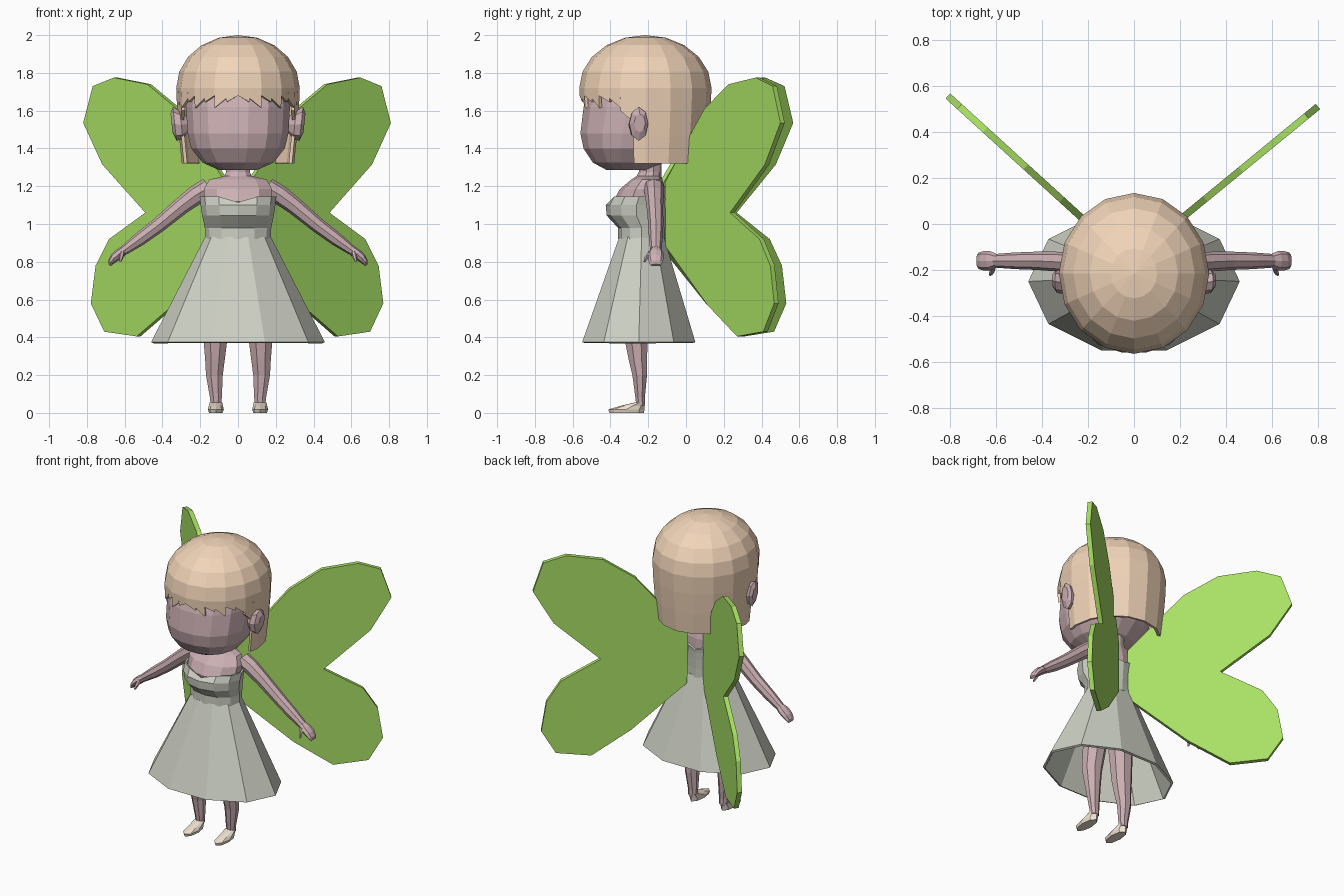
import bpy, bmesh
from math import sin, cos, pi, radians, sqrt
from mathutils import Vector

if "Cube" in bpy.data.objects:
    bpy.data.objects.remove(bpy.data.objects["Cube"])


def material(name, rgb):
    m = bpy.data.materials.new(name)
    m.diffuse_color = (*rgb, 1)
    m.use_nodes = True
    m.node_tree.nodes["Principled BSDF"].inputs["Base Color"].default_value = m.diffuse_color
    return m


SKIN = material("skin", (.60, .43, .45))
HAIR = material("hair", (.88, .66, .48))
CLOTH = material("cloth", (.61, .63, .55))
GREEN = material("wing_green", (.40, .76, .13))
SHOE = material("shoe_cream", (.87, .77, .64))


def finish(name, bm, mat, mirror=False, shell=0):
    bmesh.ops.recalc_face_normals(bm, faces=bm.faces)
    me = bpy.data.meshes.new(name)
    bm.to_mesh(me)
    bm.free()
    ob = bpy.data.objects.new(name, me)
    bpy.context.collection.objects.link(ob)
    me.materials.append(mat)
    if shell:
        md = ob.modifiers.new("shell", 'SOLIDIFY')
        md.thickness = shell
    if mirror:
        md = ob.modifiers.new("mirror", 'MIRROR')
        md.use_mirror_merge = False
    return ob


def loft(rings, n, tilt=0, p=2, caps=True, phase=0):
    """Skin ellipse rings (x, y, z, rx, ry); tilt turns their planes about y."""
    bm = bmesh.new()
    t, loops = radians(tilt), []
    for x, y, z, rx, ry in rings:
        loop = []
        for i in range(n):
            a = 2 * pi * (i + phase) / n
            c, s = cos(a), sin(a)
            k = (abs(c) ** p + abs(s) ** p) ** (-1 / p)
            loop.append(bm.verts.new((x + rx * k * c * cos(t), y + ry * k * s,
                                      z + rx * k * c * sin(t))))
        loops.append(loop)
    for a, b in zip(loops, loops[1:]):
        for i in range(n):
            j = (i + 1) % n
            bm.faces.new((a[i], a[j], b[j], b[i]))
    if caps:
        bm.faces.new(loops[0])
        bm.faces.new(loops[-1])
    return bm


def body(levels):
    """Centred rings from (z, half width, front y, back y)."""
    return [(0, (f + b) / 2, z, w, (b - f) / 2) for z, w, f, b in levels]


# Head, ears, neck and chest
finish("head", loft(body([
    (1.285, .10, -.42, -.20), (1.325, .19, -.495, -.12), (1.40, .25, -.545, -.05),
    (1.48, .27, -.562, 0), (1.62, .278, -.545, .05), (1.76, .27, -.50, .06),
    (1.90, .15, -.36, -.06)]), 16, p=2.3, phase=.5), SKIN)
finish("ear", loft([(.265, -.25, 1.53, .04, .03), (.30, -.255, 1.525, .075, .05),
                    (.335, -.25, 1.53, .09, .05), (.352, -.245, 1.535, .05, .03)],
                   8, tilt=84), SKIN, mirror=True)
finish("chest_and_neck", loft(body([
    (1.02, .17, -.36, -.12), (1.12, .185, -.385, -.105), (1.185, .19, -.35, -.11),
    (1.235, .16, -.29, -.125), (1.255, .075, -.26, -.13), (1.275, .066, -.25, -.13),
    (1.35, .066, -.25, -.13)]), 10, phase=.5), SKIN)

# Arms with hands and thumbs
finish("arm", loft([(.15, -.17, 1.195, .055, .055), (.22, -.168, 1.155, .052, .05),
                    (.30, -.165, 1.095, .046, .044), (.42, -.16, .995, .040, .040),
                    (.52, -.16, .92, .036, .036), (.60, -.16, .862, .026, .03)],
                   8, tilt=52), SKIN, mirror=True)
finish("hand", loft([(.595, -.16, .866, .024, .028), (.625, -.16, .845, .027, .042),
                     (.655, -.16, .82, .024, .042), (.675, -.16, .797, .016, .036),
                     (.68, -.16, .782, .008, .028)], 8, tilt=45), SKIN, mirror=True)
finish("thumb", loft([(.61, -.185, .855, .012, .014), (.618, -.208, .825, .012, .012),
                      (.625, -.22, .80, .006, .006)], 6, tilt=20), SKIN, mirror=True)

# Legs and shoes
finish("leg", loft([(.117, -.24, .04, .030, .025), (.117, -.243, .08, .034, .027),
                    (.125, -.245, .20, .048, .042), (.122, -.255, .28, .056, .052),
                    (.12, -.262, .37, .066, .064), (.10, -.25, .60, .08, .08),
                    (.09, -.24, .85, .08, .09)], 8, phase=.5), SKIN, mirror=True)
finish("shoe", loft([(.117, -.314, 0, .036, .092), (.117, -.316, .018, .042, .096),
                     (.117, -.285, .036, .038, .066), (.117, -.245, .055, .034, .028)],
                    8), SHOE, mirror=True)

# Dress: ten-sided skirt, bodice with a dipped neckline
finish("skirt", loft(body([(.375, .46, -.565, .065), (.93, .175, -.36, -.11)]),
                     10, caps=False), CLOTH, shell=.015)
bm = loft(body([(.92, .175, -.36, -.11), (.98, .176, -.36, -.11), (1.045, .19, -.42, -.105),
                (1.10, .198, -.425, -.10), (1.145, .203, -.40, -.095)]), 12, caps=False)
for v in bm.verts:
    if v.co.z > 1.13 and abs(v.co.x) < .03:
        v.co.z -= .03
finish("bodice", bm, CLOTH, shell=.012)


# Hair: 16-sided dome; columns are halved below so the fringe can be cut jagged
def hair_point(col, z):
    if z > 1.72:
        f = sqrt(max(0, 1 - ((z - 1.72) / .28) ** 2))
    else:
        f = 1 - .09 * ((1.72 - z) / .4) ** 1.5

    def at(c):
        a = 2 * pi * c / 16
        return Vector((.327 * f * sin(a), -.215 - .35 * f * cos(a), z))
    lo = int(col // 1)
    return at(lo).lerp(at(lo + 1), col - lo)


def hair_bottom(i):
    """Lower edge heights at both ends of half column i, counted from the front."""
    if i >= 7:
        return 1.32, 1.32
    if i == 6:
        return 1.60, 1.54
    return (1.68, 1.645) if i % 2 == 0 else (1.665, 1.615)


bm = bmesh.new()
dome = [1.72 + .28 * sin(radians(a)) for a in (0, 18, 36, 54, 72, 90)]
for c in range(16):
    for lo, hi in zip(dome, dome[1:]):
        pts = [hair_point(c, lo), hair_point(c + 1, lo), hair_point(c + 1, hi)]
        if hi < 1.999:
            pts.append(hair_point(c, hi))
        bm.faces.new([bm.verts.new(p) for p in pts])
for side in (1, -1):
    for i in range(16):
        za, zb = hair_bottom(i)
        cuts = [z for z in (1.60, 1.46) if z > max(za, zb) + .02]
        rows = [(1.72, 1.72)] + [(z, z) for z in cuts] + [(za, zb)]
        for (a0, b0), (a1, b1) in zip(rows, rows[1:]):
            pts = [hair_point(i / 2, a0), hair_point((i + 1) / 2, b0),
                   hair_point((i + 1) / 2, b1), hair_point(i / 2, a1)]
            for p in pts:
                p.x *= side
            bm.faces.new([bm.verts.new(p) for p in pts])
bmesh.ops.remove_doubles(bm, verts=bm.verts, dist=.0005)
finish("hair", bm, HAIR, shell=.018)

# Wings: flat two-lobed plates, swept back from the spine
OUTLINE = [(.055, 1.22), (.21, 1.46), (.31, 1.61), (.465, 1.74), (.64, 1.775),
           (.75, 1.73), (.80, 1.535), (.70, 1.315), (.475, 1.06), (.665, .92),
           (.735, .78), (.76, .58), (.69, .43), (.52, .405), (.33, .57), (.06, .88)]
for name, side, slope, y0, sx in (("right_wing", 1, .82, -.145, 1),
                                  ("left_wing", -1, .91, -.18, 1.012)):
    nrm = Vector((side * slope, -1, 0)).normalized()
    bm = bmesh.new()
    face = bm.faces.new([bm.verts.new(
        Vector((side * x * sx, y0 + slope * x * sx, z)) - nrm * .015) for x, z in OUTLINE])
    out = bmesh.ops.extrude_face_region(bm, geom=[face], use_keep_orig=True)
    bmesh.ops.translate(bm, vec=nrm * .03, verts=[
        g for g in out["geom"] if isinstance(g, bmesh.types.BMVert)])
    finish(name, bm, GREEN)
